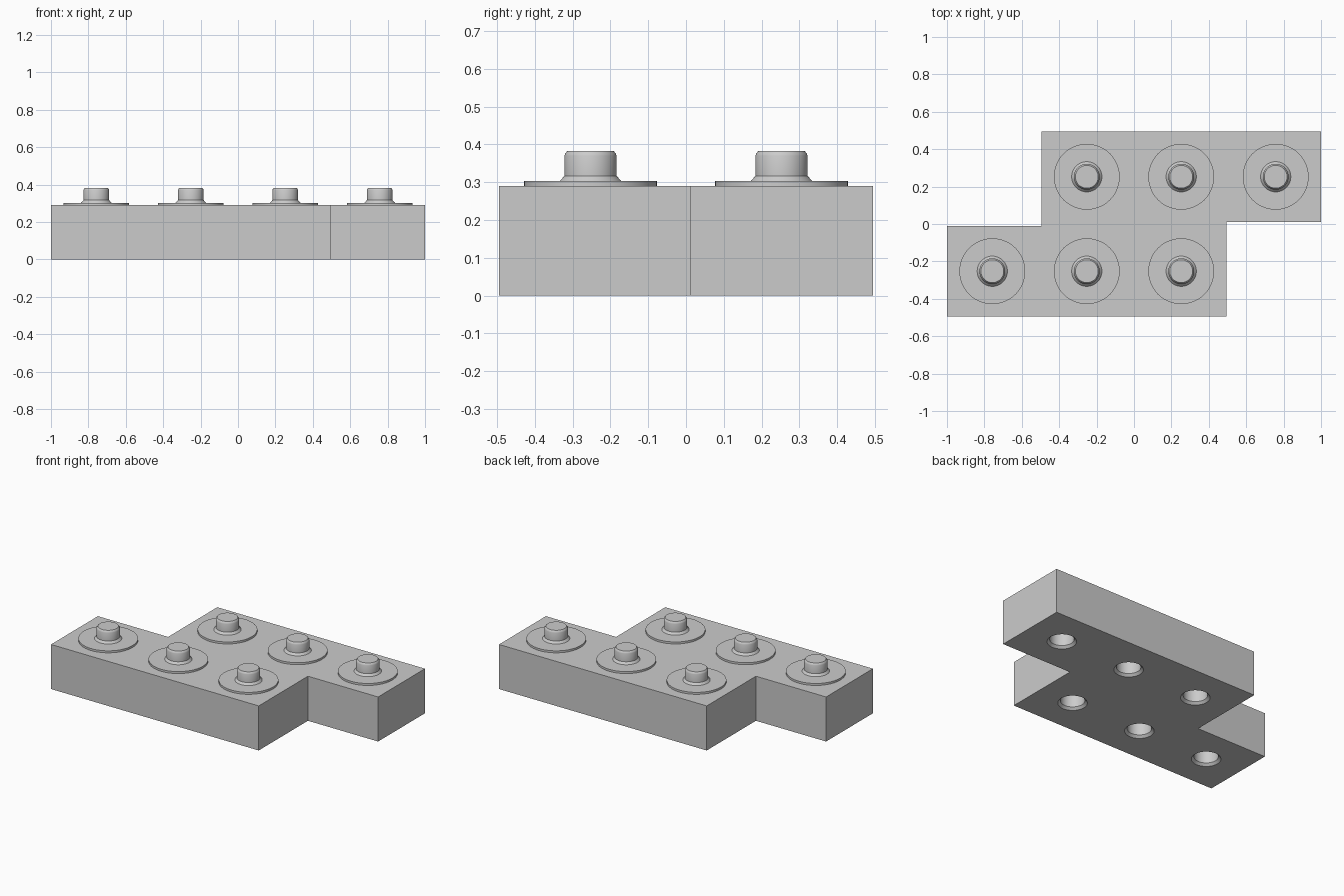
import bpy, bmesh, math

if "Cube" in bpy.data.objects:
    bpy.data.objects.remove(bpy.data.objects["Cube"], do_unlink=True)

grey = bpy.data.materials.new("light grey")
grey.use_nodes = True
grey.diffuse_color = (0.6, 0.6, 0.6, 1)
grey.node_tree.nodes["Principled BSDF"].inputs["Base Color"].default_value = (0.6, 0.6, 0.6, 1)

HEIGHT = 0.29
PITCH = 0.505
SEGMENTS = 48


def finish(name, bm, location=(0, 0, 0)):
    bmesh.ops.recalc_face_normals(bm, faces=bm.faces)
    mesh = bpy.data.meshes.new(name)
    bm.to_mesh(mesh)
    bm.free()
    obj = bpy.data.objects.new(name, mesh)
    obj.location = location
    mesh.materials.append(grey)
    bpy.context.collection.objects.link(obj)
    return obj


def lathe(name, profile, location):
    """Closed solid of revolution from (radius, z) rings, with flat end caps."""
    bm = bmesh.new()
    rings = []
    for r, z in profile:
        angles = [math.tau * i / SEGMENTS for i in range(SEGMENTS)]
        rings.append([bm.verts.new((r * math.cos(a), r * math.sin(a), z)) for a in angles])
    for low, high in zip(rings, rings[1:]):
        for i in range(SEGMENTS):
            j = (i + 1) % SEGMENTS
            bm.faces.new((low[i], low[j], high[j], high[i]))
    bm.faces.new(rings[0][::-1])
    bm.faces.new(rings[-1])
    return finish(name, bm, location)


def smooth(obj):
    bpy.ops.object.select_all(action='DESELECT')
    obj.select_set(True)
    bpy.context.view_layer.objects.active = obj
    bpy.ops.object.shade_smooth_by_angle(angle=math.radians(25))


# Stepped body: half outline, repeated with a half turn
half = [(-1, -0.012), (-1, -0.494), (0.495, -0.494), (0.495, 0.012)]
outline = half + [(-x, -y) for x, y in half]
bm = bmesh.new()
base = bm.faces.new([bm.verts.new((x, y, 0)) for x, y in outline])
top = bmesh.ops.extrude_face_region(bm, geom=[base])
bmesh.ops.translate(bm, vec=(0, 0, HEIGHT),
                    verts=[v for v in top["geom"] if isinstance(v, bmesh.types.BMVert)])
body = finish("stepped_body", bm)

# Two staggered rows of three
spots = [(PITCH * (i - 1.5), -PITCH / 2) for i in range(3)]
spots += [(-x, -y) for x, y in spots]

# Chamfered sockets in the underside
socket = [(0.096, -0.01), (0.086, 0), (0.071, 0.015), (0.071, 0.1)]
for x, y in spots:
    cutter = lathe("socket_cutter", socket, (x, y, 0))
    cutter.hide_render = True
    cut = body.modifiers.new("socket", 'BOOLEAN')
    cut.operation = 'DIFFERENCE'
    cut.solver = 'EXACT'
    cut.object = cutter

# Bake the sockets and drop the cutters
bpy.context.view_layer.update()
cut_mesh = bpy.data.meshes.new_from_object(
    body.evaluated_get(bpy.context.evaluated_depsgraph_get()))
body.modifiers.clear()
body.data = cut_mesh
for obj in [o for o in bpy.data.objects if o.name.startswith("socket_cutter")]:
    bpy.data.objects.remove(obj, do_unlink=True)
smooth(body)

# Studs: wide flange, flared foot, straight pin, chamfered tip
stud = [(0.176, 0), (0.176, 0.013), (0.081, 0.013), (0.069, 0.027),
        (0.069, 0.08), (0.067, 0.085), (0.061, 0.093)]
for n, (x, y) in enumerate(spots):
    smooth(lathe(f"stud_{n + 1}", stud, (x, y, HEIGHT)))
